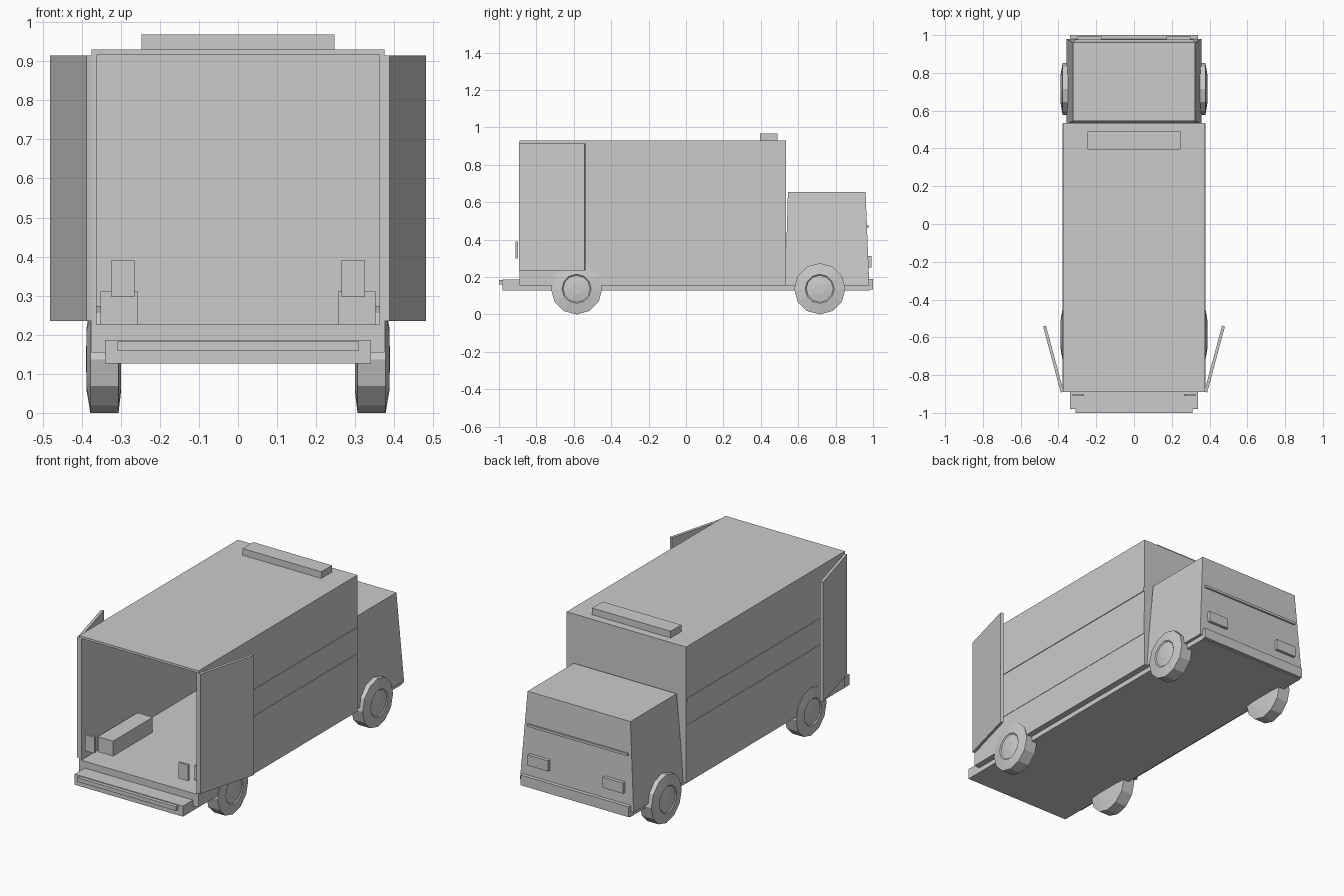
import bpy, bmesh, math
from mathutils import Vector, Matrix

cube = bpy.data.objects.get("Cube")
if cube:
    bpy.data.objects.remove(cube, do_unlink=True)

grey = bpy.data.materials.new("plain_grey")
grey.use_nodes = True
grey.diffuse_color = (0.6, 0.6, 0.6, 1)
bsdf = next(n for n in grey.node_tree.nodes if n.type == "BSDF_PRINCIPLED")
bsdf.inputs["Base Color"].default_value = (0.6, 0.6, 0.6, 1)


def finish(name, bm):
    bmesh.ops.recalc_face_normals(bm, faces=bm.faces[:])
    mesh = bpy.data.meshes.new(name)
    bm.to_mesh(mesh)
    bm.free()
    mesh.materials.append(grey)
    obj = bpy.data.objects.new(name, mesh)
    bpy.context.collection.objects.link(obj)
    return obj


def box_mesh(x, y, z):
    bm = bmesh.new()
    bmesh.ops.create_cube(bm, size=1)
    for v in bm.verts:
        v.co = Vector(r[0] if c < 0 else r[1] for r, c in zip((x, y, z), v.co))
    return bm


def box(name, x, y, z):
    return finish(name, box_mesh(x, y, z))


def pair(name, x, y, z):
    """Matching boxes on the left (+x) and right (-x)."""
    box("left_" + name, x, y, z)
    box("right_" + name, (-x[1], -x[0]), y, z)


# Chassis with the loading step
box("chassis", (-0.34, 0.34), (-0.98, 0.985), (0.127, 0.187))
box("loading_step", (-0.31, 0.31), (-1.0, -0.97), (0.16, 0.183))
box("bumper", (-0.34, 0.34), (0.975, 1.0), (0.132, 0.19))

# Cargo body: shell hollowed out from the open end
bm = box_mesh((-0.375, 0.375), (-0.89, 0.535), (0.155, 0.93))
bm.normal_update()
mouth = min(bm.faces, key=lambda f: f.calc_center_median().y)
bmesh.ops.inset_region(bm, faces=[mouth], thickness=0.019)
for v in mouth.verts:
    if v.co.z < 0.5:
        v.co.z = 0.226
inner = bmesh.ops.extrude_discrete_faces(bm, faces=[mouth])["faces"][0]
bmesh.ops.translate(bm, verts=inner.verts[:], vec=(0, 1.405, 0))
finish("cargo_body", bm)

# Fittings of the cargo body
box("roof_bar", (-0.247, 0.247), (0.395, 0.49), (0.925, 0.968))
pair("wheel_housing", (0.256, 0.352), (-0.755, -0.4), (0.22, 0.311))
pair("door_light", (0.265, 0.325), (-0.911, -0.899), (0.298, 0.39))
pair("side_rail", (0.37, 0.379), (-0.885, 0.533), (0.612, 0.636))
pair("side_panel", (0.37, 0.377), (-0.885, 0.533), (0.35, 0.485))

# Open doors, swung back along the sides
for side, s in (("left", 1), ("right", -1)):
    bm = box_mesh((-0.008, 0.008), (0, 0.362), (0.235, 0.915))
    turn = Matrix.Rotation(-s * math.radians(15), 4, "Z")
    bmesh.ops.transform(bm, matrix=Matrix.Translation((s * 0.38, -0.89, 0)) @ turn,
                        verts=bm.verts[:])
    finish(side + "_door", bm)

# Cab, narrowing toward its roof
bm = box_mesh((-0.357, 0.357), (0.53, 0.98), (0.155, 0.655))
for v in bm.verts:
    if v.co.z > 0.5:
        v.co.x *= 0.905
        v.co.y = 0.545 if v.co.y < 0.7 else 0.96
finish("cab", bm)
box("cab_trim", (-0.315, 0.315), (0.95, 0.977), (0.463, 0.477))
pair("headlight", (0.172, 0.3), (0.96, 0.993), (0.252, 0.312))


# Wheels: twelve-sided lathes along x as (radius, offset)
def wheel(name, x, y, s):
    profile = [(0.08, -0.043), (0.137, -0.036), (0.137, 0.036),
               (0.078, 0.046), (0.072, 0.041), (0.03, 0.047)]
    bm = bmesh.new()
    rings = []
    for r, d in profile:
        rings.append([bm.verts.new((x + s * d, y + r * math.sin(i * math.tau / 12),
                                    0.137 - r * math.cos(i * math.tau / 12)))
                      for i in range(12)])
    for a, b in zip(rings, rings[1:]):
        for i in range(12):
            j = (i + 1) % 12
            bm.faces.new((a[i], a[j], b[j], b[i]))
    bm.faces.new(rings[0])
    bm.faces.new(rings[-1])
    finish(name, bm)


for end, y in (("cargo", -0.585), ("cab", 0.715)):
    for side, s in (("left", 1), ("right", -1)):
        wheel(f"{side}_{end}_wheel", s * 0.342, y, s)
